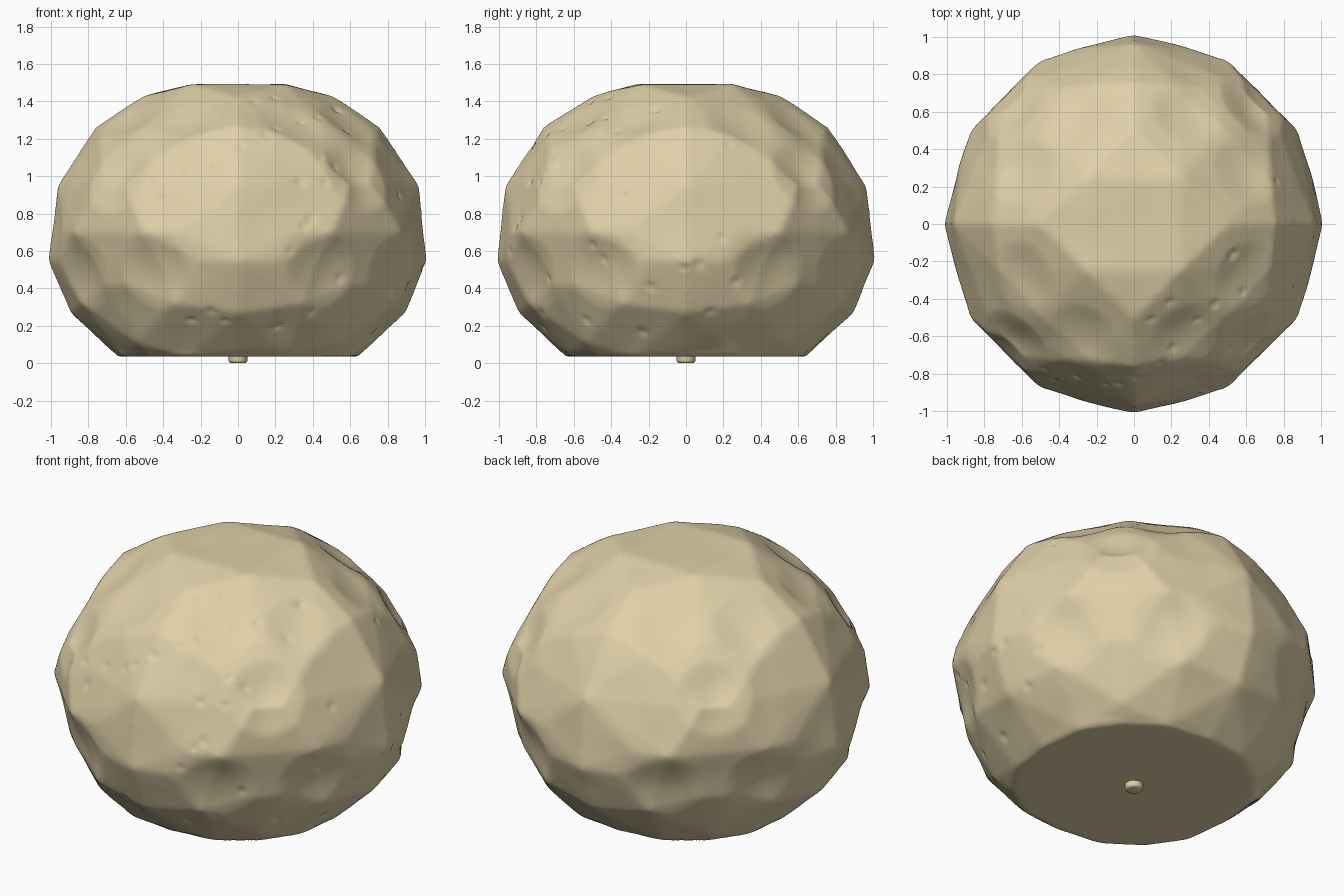
import bpy, bmesh, random
from mathutils import Vector, noise, kdtree

if "Cube" in bpy.data.objects:
    bpy.data.objects.remove(bpy.data.objects["Cube"])

random.seed(4)


def flat_material(name, rgb):
    m = bpy.data.materials.new(name)
    m.diffuse_color = (*rgb, 1)
    m.use_nodes = True
    m.node_tree.nodes["Principled BSDF"].inputs["Base Color"].default_value = m.diffuse_color
    return m


def add_object(name, mesh):
    ob = bpy.data.objects.new(name, mesh)
    bpy.context.scene.collection.objects.link(ob)
    return ob


def eightfold(x, y, z):
    """All mirror images of a point in the plan's eight sectors."""
    out = set()
    for sx in (1, -1):
        for sy in (1, -1):
            out.add((sx * x + 0.0, sy * y + 0.0, z))
            out.add((sx * y + 0.0, sy * x + 0.0, z))
    return sorted(out)


stone = flat_material("sandy stone", (0.74, 0.63, 0.39))

# Corner points of one eighth of the hewn stone
corners = [
    (0.25, 0.25, 1.492), (0.51, 0.00, 1.425), (0.76, 0.00, 1.265),
    (0.51, 0.48, 1.25), (0.73, 0.25, 1.22), (0.965, 0.00, 0.95),
    (0.73, 0.62, 0.97), (0.872, 0.505, 0.70), (0.935, 0.31, 0.70),
    (0.96, 0.21, 0.55), (1.012, 0.00, 0.55), (0.705, 0.59, 0.41),
    (0.895, 0.00, 0.27), (0.84, 0.35, 0.32), (0.64, 0.00, 0.035),
    (0.61, 0.27, 0.035), (0.47, 0.47, 0.035), (0.54, 0.54, 0.11),
]
# Shallow hollows between the corners: centre, radius, depth
hollows = [
    ((0.65, 0.65, 1.00), 0.22, 0.045),
    ((0.62, 0.30, 1.33), 0.20, 0.022),
    ((0.83, 0.45, 0.50), 0.22, 0.03),
]

bm = bmesh.new()
for c in corners:
    for p in eightfold(*c):
        bm.verts.new(p)
bmesh.ops.convex_hull(bm, input=bm.verts[:])
bmesh.ops.delete(bm, geom=[v for v in bm.verts if not v.link_faces], context='VERTS')
bmesh.ops.dissolve_limit(bm, angle_limit=0.05, verts=bm.verts[:], edges=bm.edges[:])
bmesh.ops.recalc_face_normals(bm, faces=bm.faces[:])
mesh = bpy.data.meshes.new("hewn_stone")
bm.to_mesh(mesh)
bm.free()
body = add_object("hewn_stone", mesh)

# Even, slightly softened surface
remesh = body.modifiers.new("remesh", 'REMESH')
remesh.mode = 'VOXEL'
remesh.voxel_size = 0.02
soften = body.modifiers.new("soften", 'SMOOTH')
soften.factor = 0.5
soften.iterations = 3
deps = bpy.context.evaluated_depsgraph_get()
worn = bpy.data.meshes.new_from_object(body.evaluated_get(deps))
body.modifiers.clear()
body.data = worn

# Hollows, gentle wear, and small chips mostly on the front right
kd = kdtree.KDTree(len(worn.vertices))
for v in worn.vertices:
    kd.insert(v.co, v.index)
kd.balance()
normals = [v.normal.copy() for v in worn.vertices]
base = [v.co.copy() for v in worn.vertices]
offset = [0.006 * noise.noise(co * 4.5) if co.z > 0.06 else 0.0 for co in base]
for centre, r, depth in hollows:
    for p in eightfold(*centre):
        near = kd.find(Vector(p))[0]
        for co, j, d in kd.find_range(near, r):
            offset[j] -= depth * (1 - (d / r) ** 2) ** 1.5
sites = [i for i, n in enumerate(normals)
         if n.x - n.y > 0.5 and base[i].z > 0.15]
for i in random.sample(sites, min(40, len(sites))):
    r = random.uniform(0.025, 0.04)
    for co, j, d in kd.find_range(base[i], r):
        offset[j] -= 0.010 * (1 - d / r)
for i, v in enumerate(worn.vertices):
    v.co = base[i] + normals[i] * offset[i]

# Small rounded stub underneath
bm = bmesh.new()
bmesh.ops.create_cone(bm, cap_ends=True, segments=16, radius1=0.05,
                      radius2=0.05, depth=0.05)
bmesh.ops.translate(bm, verts=bm.verts[:], vec=Vector((0, 0, 0.025)))
rim = [e for e in bm.edges if all(v.co.z < 0.01 for v in e.verts)]
bmesh.ops.bevel(bm, geom=rim, offset=0.015, segments=3, affect='EDGES', profile=0.5)
stub_mesh = bpy.data.meshes.new("bottom_stub")
bm.to_mesh(stub_mesh)
bm.free()
stub = add_object("bottom_stub", stub_mesh)

for ob in (body, stub):
    ob.data.materials.clear()
    ob.data.materials.append(stone)
    bpy.ops.object.select_all(action='DESELECT')
    ob.select_set(True)
    bpy.context.view_layer.objects.active = ob
    bpy.ops.object.shade_smooth_by_angle(angle=0.7)
